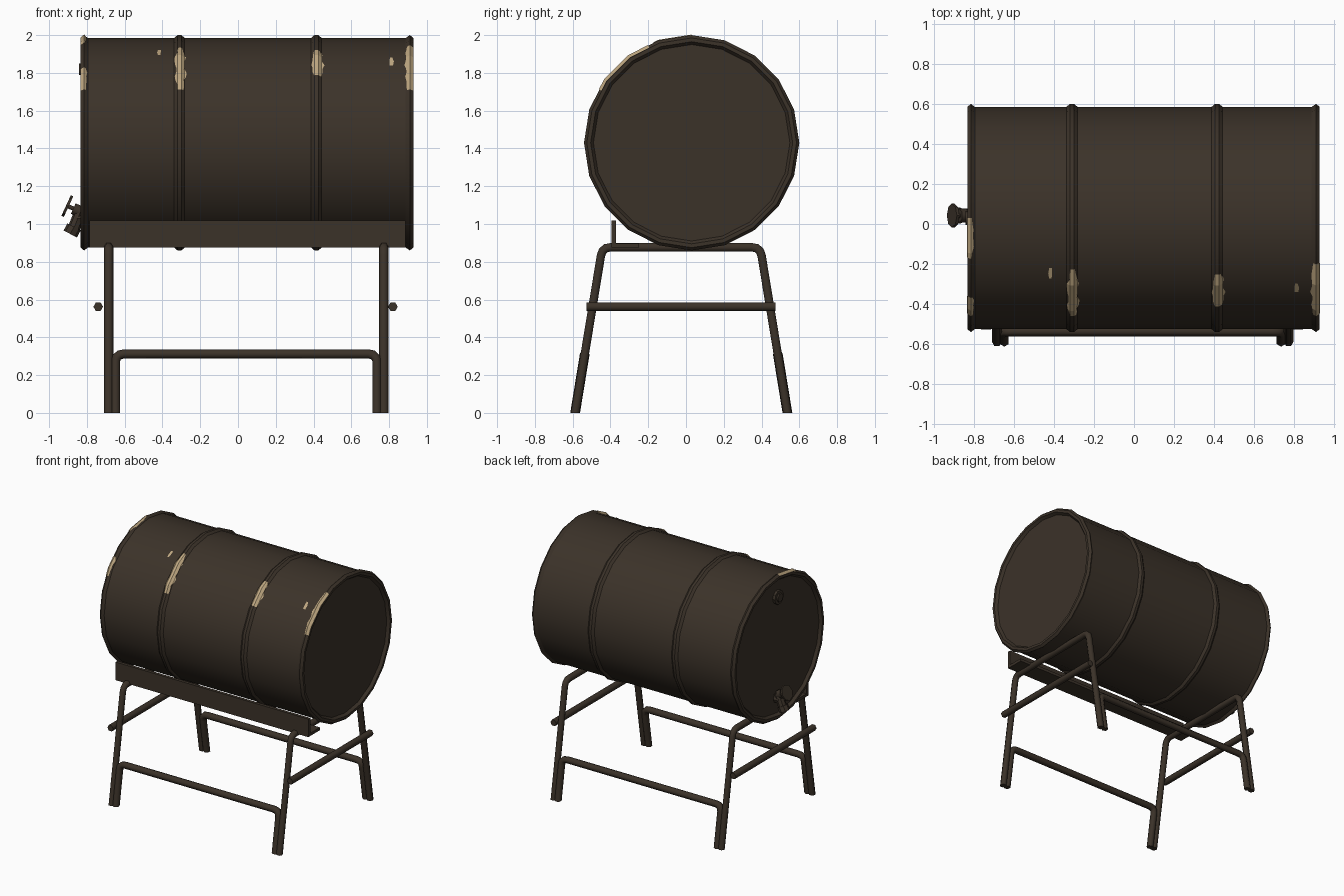
import bpy, bmesh, math, random
from mathutils import Vector as V

if "Cube" in bpy.data.objects:
    bpy.data.objects.remove(bpy.data.objects["Cube"])

random.seed(4)


def mat(name, c):
    m = bpy.data.materials.new(name)
    m.diffuse_color = (*c, 1)
    m.use_nodes = True
    m.node_tree.nodes["Principled BSDF"].inputs["Base Color"].default_value = m.diffuse_color
    return m


DARK = mat("dark brown metal", (0.044, 0.032, 0.022))
TAN = mat("bare tan chips", (0.52, 0.39, 0.22))


def make(name, verts, faces, m=DARK, recalc=True):
    me = bpy.data.meshes.new(name)
    me.from_pydata([tuple(v) for v in verts], [], faces)
    if recalc:
        bm = bmesh.new()
        bm.from_mesh(me)
        bmesh.ops.recalc_face_normals(bm, faces=bm.faces)
        bm.to_mesh(me)
        bm.free()
    me.materials.append(m)
    ob = bpy.data.objects.new(name, me)
    bpy.context.collection.objects.link(ob)
    return ob


def smooth(ob, deg=30):
    bpy.ops.object.select_all(action='DESELECT')
    ob.select_set(True)
    bpy.context.view_layer.objects.active = ob
    bpy.ops.object.shade_smooth_by_angle(angle=math.radians(deg))


def loft(name, rings):
    n = len(rings[0])
    verts = [v for r in rings for v in r]
    faces = [(i * n + j, i * n + (j + 1) % n, (i + 1) * n + (j + 1) % n, (i + 1) * n + j)
             for i in range(len(rings) - 1) for j in range(n)]
    faces += [tuple(range(n)), tuple(range(len(verts) - n, len(verts)))]
    return make(name, verts, faces)


def tube(name, pts, normal, r, sides=6):
    """Sweep a regular section along a planar path; one corner points along the plane normal."""
    pts, nrm, rings = [V(p) for p in pts], V(normal).normalized(), []
    for i, p in enumerate(pts):
        a = (p - pts[max(i - 1, 0)]).normalized()
        b = (pts[min(i + 1, len(pts) - 1)] - p).normalized()
        t = (a + b).normalized()
        mit = 1 / max(t.dot(a), t.dot(b), 0.5)
        s = t.cross(nrm).normalized()
        ring = []
        for k in range(sides):
            w = 2 * math.pi * k / sides
            v = p + nrm * r * math.cos(w) + s * r * mit * math.sin(w)
            if i in (0, len(pts) - 1) and abs(p.z) < 1e-6:
                v += t * (-v.z / t.z)          # flat on the ground
            ring.append(v)
        rings.append(ring)
    ob = loft(name, rings)
    smooth(ob, 35 if sides > 6 else 65)
    return ob


def hoop(a, b, c, d, rad=0.045):
    """U path a-b-c-d with rounded corners at b and c."""
    a, b, c, d = map(V, (a, b, c, d))
    out = [a]
    for p, q, r in ((a, b, c), (b, c, d)):
        s, e = q + (p - q).normalized() * rad, q + (r - q).normalized() * rad
        for k in range(4):
            t = k / 3
            out.append(s * (1 - t) ** 2 + q * 2 * t * (1 - t) + e * t * t)
    return out + [d]


def box(name, x0, x1, y0, y1, z0, z1):
    return loft(name, [[(x, y0, z0), (x, y1, z0), (x, y1, z1), (x, y0, z1)] for x in (x0, x1)])


# ---- barrel: lathed 20-sided profile with ribs and recessed ends ----
CY, CZ, N, R, RR = 0.03, 1.43, 20, 0.555, 0.57
profile = [(-0.833, R), (-0.815, RR), (-0.795, R)]
for rx in (-0.31, 0.415):
    profile += [(rx - 0.028, R), (rx - 0.01, RR), (rx + 0.01, RR), (rx + 0.028, R)]
profile += [(0.888, R), (0.91, RR), (0.928, R)]
full = [(-0.812, 0.52), (-0.833, 0.535)] + profile + [(0.928, 0.535), (0.907, 0.52)]


def at(x, r, deg):                             # angle from the top towards the front
    w = math.radians(deg)
    return V((x, CY - r * math.sin(w), CZ + r * math.cos(w)))


barrel = loft("barrel", [[at(x, r, 360 * k / N) for k in range(N)] for x, r in full])
smooth(barrel, 30)


# ---- chipped paint: thin ragged plates that follow the barrel ----
def radius(x):
    for (x0, r0), (x1, r1) in zip(profile, profile[1:]):
        if x <= x1:
            return r0 + (r1 - r0) * max(0, x - x0) / (x1 - x0)
    return R


def chip(name, x0, x1, a0, a1):
    cols = sorted([x0, x1] + [x for x, _ in profile if x0 < x < x1])
    mid, half = (x0 + x1) / 2, (x1 - x0) / 2
    rows = int((a1 - a0) / 3) + 1
    verts = []
    for i in range(rows):
        ang = a0 + 3 * i
        w = 0.3 + 0.7 * math.sin(math.pi * (i + 0.4) / (rows - 0.2)) ** 0.6
        lo = x0 if x0 < -0.82 else mid - half * min(1, w * random.uniform(0.55, 1.1))
        hi = x1 if x1 > 0.91 else mid + half * min(1, w * random.uniform(0.55, 1.1))
        flat = math.cos(math.pi / N) / math.cos(math.radians(ang % 18 - 9))
        for x in cols:
            x = min(max(x, lo), hi)
            verts.append(at(x, radius(x) * flat + 0.003, ang))
    n = len(cols)
    faces = [(i * n + j, (i + 1) * n + j, (i + 1) * n + j + 1, i * n + j + 1)
             for i in range(rows - 1) for j in range(n - 1)]
    ob = make(name, verts, faces, TAN, False)
    if ob.data.polygons[len(faces) // 2].normal.y > 0 or ob.data.polygons[0].normal.z < 0:
        ob.data.flip_normals()


chip("chip_left_rib", -0.338, -0.272, 27, 60)
chip("chip_right_rib", 0.388, 0.458, 30, 51)
chip("chip_right_rim", 0.88, 0.929, 24, 60)
chip("chip_left_rim_front", -0.834, -0.797, 45, 60)
chip("chip_left_rim_top", -0.834, -0.8, 0, 21)
chip("chip_spot_left", -0.43, -0.405, 27, 33)
chip("chip_spot_right", 0.8, 0.825, 36, 42)

# ---- end frames with outer brace rods ----
MY = -0.025
for tag, x, bx in (("left", -0.685, -0.74), ("right", 0.772, 0.82)):
    tube("end_frame_" + tag,
         hoop((x, MY - 0.562, 0), (x, MY - 0.418, 0.877), (x, MY + 0.418, 0.877), (x, MY + 0.562, 0)),
         (1, 0, 0), 0.0255)
    tube("brace_rod_" + tag, [(bx, -0.527, 0.562), (bx, 0.474, 0.562)], (1, 0, 0), 0.0255)

# ---- front and back hoops leaning with the legs ----
for tag, s in (("front", -1), ("back", 1)):
    y0, y1, z = MY + s * 0.562, MY + s * 0.511, 0.312
    tube("side_frame_" + tag,
         hoop((-0.648, y0, 0), (-0.648, y1, z), (0.735, y1, z), (0.735, y0, 0)),
         (0, -s * 0.877, -0.144), 0.0255)

# ---- angle iron under the front of the barrel ----
box("angle_iron_wall", -0.787, 0.887, -0.394, -0.37, 0.876, 1.018)
box("angle_iron_flange", -0.787, 0.887, -0.37, -0.25, 0.876, 0.898)


# ---- bung and tap on the left end ----
def rod(name, p, q, r, sides=8):
    tube(name, [p, q], (0, 1, 0), r, sides)


rod("bung", (-0.805, 0.03, 1.82), (-0.832, 0.03, 1.82), 0.055, 10)
rod("bung_cap", (-0.83, 0.03, 1.82), (-0.843, 0.03, 1.82), 0.035, 6)
TY = 0.042
rod("tap_pipe", (-0.805, TY, 1.03), (-0.852, TY, 1.03), 0.035)
rod("tap_body", (-0.83, TY, 1.075), (-0.87, TY, 0.975), 0.032)
rod("tap_spout", (-0.868, TY, 0.985), (-0.888, TY, 0.947), 0.04)
rod("tap_collar", (-0.835, TY, 1.065), (-0.872, TY, 1.082), 0.035, 6)
rod("tap_stem", (-0.86, TY, 1.077), (-0.905, TY, 1.096), 0.013, 6)
rod("tap_handle", (-0.897, TY, 1.092), (-0.91, TY, 1.098), 0.06, 8)
